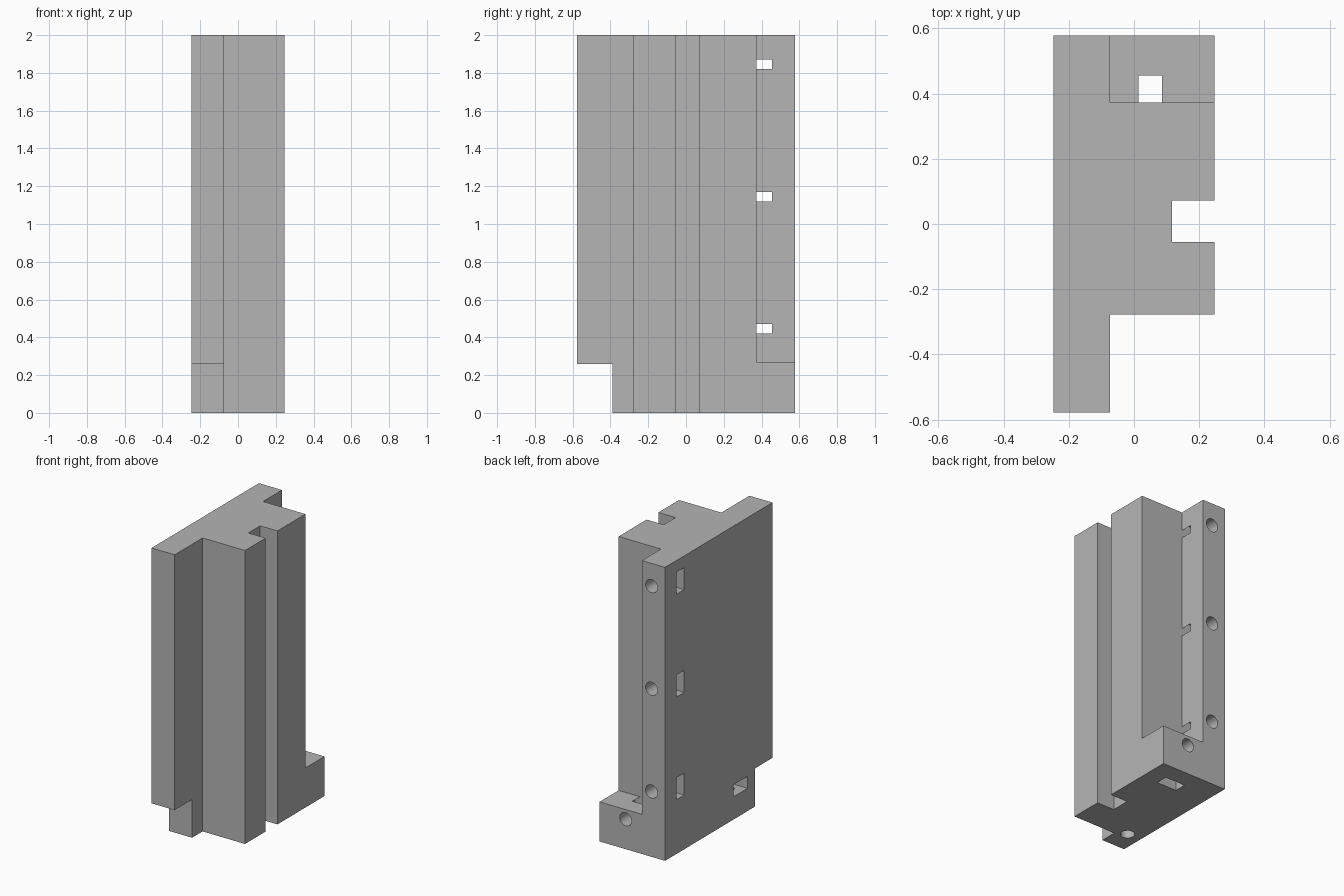
import bpy, bmesh, math
from mathutils import Vector

if "Cube" in bpy.data.objects:
    bpy.data.objects.remove(bpy.data.objects["Cube"], do_unlink=True)

# Main dimensions
W, D, H = 0.247, 0.578, 2.0      # half width, half depth, height
FLANGE = -0.073                  # inner face of the thin plate
BACK, SHOULDER = 0.373, -0.277   # back and front of the thick body
LEDGE = 0.27                     # top of the rear foot
NUT_R = 0.0866                   # corner radius of the hex nut
NUT_W = NUT_R * math.cos(math.radians(30))
SLOT = 0.082                     # nut pocket thickness
HOLE_R = 0.045
PLATE_X = -0.145                 # screw axis in the plate

grey = bpy.data.materials.new("mid_grey")
grey.use_nodes = True
colour = (0.46, 0.46, 0.46, 1)
grey.diffuse_color = colour
grey.node_tree.nodes["Principled BSDF"].inputs["Base Color"].default_value = colour


def prism(name, points, sweep):
    """Sweep a flat polygon along a vector into a solid object."""
    bm = bmesh.new()
    face = bm.faces.new([bm.verts.new(p) for p in points])
    out = bmesh.ops.extrude_face_region(bm, geom=[face])
    verts = [g for g in out["geom"] if isinstance(g, bmesh.types.BMVert)]
    bmesh.ops.translate(bm, verts=verts, vec=Vector(sweep))
    bmesh.ops.recalc_face_normals(bm, faces=bm.faces)
    mesh = bpy.data.meshes.new(name)
    bm.to_mesh(mesh)
    bm.free()
    mesh.materials.append(grey)
    obj = bpy.data.objects.new(name, mesh)
    bpy.context.collection.objects.link(obj)
    return obj


def box(name, lo, hi):
    x0, y0, z0 = lo
    x1, y1, z1 = hi
    base = [(x0, y0, z0), (x1, y0, z0), (x1, y1, z0), (x0, y1, z0)]
    return prism(name, base, (0, 0, z1 - z0))


def nut_pocket(centre, inward, across, thick, reach):
    """Slot entering from a face and ending in a hex point."""
    c, u, v = Vector(centre), Vector(inward), Vector(across)
    outline = [(-reach, -NUT_W), (NUT_R / 2, -NUT_W), (NUT_R, 0),
               (NUT_R / 2, NUT_W), (-reach, NUT_W)]
    return prism("nut_pocket_cutter", [c + u * a + v * b for a, b in outline], thick)


def screw_hole(start, u, v, sweep):
    s, u, v = Vector(start), Vector(u), Vector(v)
    angles = [math.tau * i / 32 for i in range(32)]
    ring = [s + HOLE_R * (u * math.cos(a) + v * math.sin(a)) for a in angles]
    return prism("screw_hole_cutter", ring, sweep)


X, Y, Z = (1, 0, 0), (0, 1, 0), (0, 0, 1)

# Body: plan outline with front step and side groove
outline = [(-W, -D), (FLANGE, -D), (FLANGE, SHOULDER), (W, SHOULDER),
           (W, -0.055), (0.117, -0.055), (0.117, 0.072), (W, 0.072),
           (W, D), (-W, D)]
body = prism("slotted_bracket", [(x, y, 0) for x, y in outline], (0, 0, H))

# Rear corner above the foot, and the notch under the front plate
cutters = [box("rear_corner_cutter", (FLANGE, BACK, LEDGE), (W + 0.1, D + 0.1, H + 0.1)),
           box("front_notch_cutter", (-W - 0.1, -D - 0.1, -0.1), (FLANGE + 0.05, -0.39, 0.26))]

# Three screws through the back edge of the plate
for z in (0.445, 1.145, 1.845):
    cutters.append(nut_pocket((PLATE_X, BACK, z), X, Z, (0, SLOT, 0), 0.2))
    cutters.append(screw_hole((PLATE_X, D + 0.1, z), X, Z, (0, BACK + 0.04 - D - 0.1, 0)))

# Screw in the rear foot, its nut fed from below
cutters.append(nut_pocket((0.05, BACK, 0.204), Z, X, (0, SLOT, 0), 0.3))
cutters.append(screw_hole((0.05, D + 0.1, 0.204), X, Z, (0, BACK + 0.04 - D - 0.1, 0)))

# Upright screw in the base, its nut fed from the plate side
cutters.append(nut_pocket((PLATE_X, -0.235, 0.155), X, Y, (0, 0, SLOT), 0.2))
cutters.append(screw_hole((PLATE_X, -0.235, -0.1), X, Y, (0, 0, 0.3)))

for cutter in cutters:
    cutter.hide_render = True
    mod = body.modifiers.new("cut", "BOOLEAN")
    mod.operation = "DIFFERENCE"
    mod.solver = "EXACT"
    mod.object = cutter

# Bake the cuts and remove the helpers
bpy.context.view_layer.update()
graph = bpy.context.evaluated_depsgraph_get()
baked = bpy.data.meshes.new_from_object(body.evaluated_get(graph))
body.modifiers.clear()
body.data = baked
for cutter in cutters:
    bpy.data.objects.remove(cutter, do_unlink=True)

bpy.ops.object.select_all(action="DESELECT")
body.select_set(True)
bpy.context.view_layer.objects.active = body
bpy.ops.object.shade_smooth_by_angle(angle=math.radians(30))
